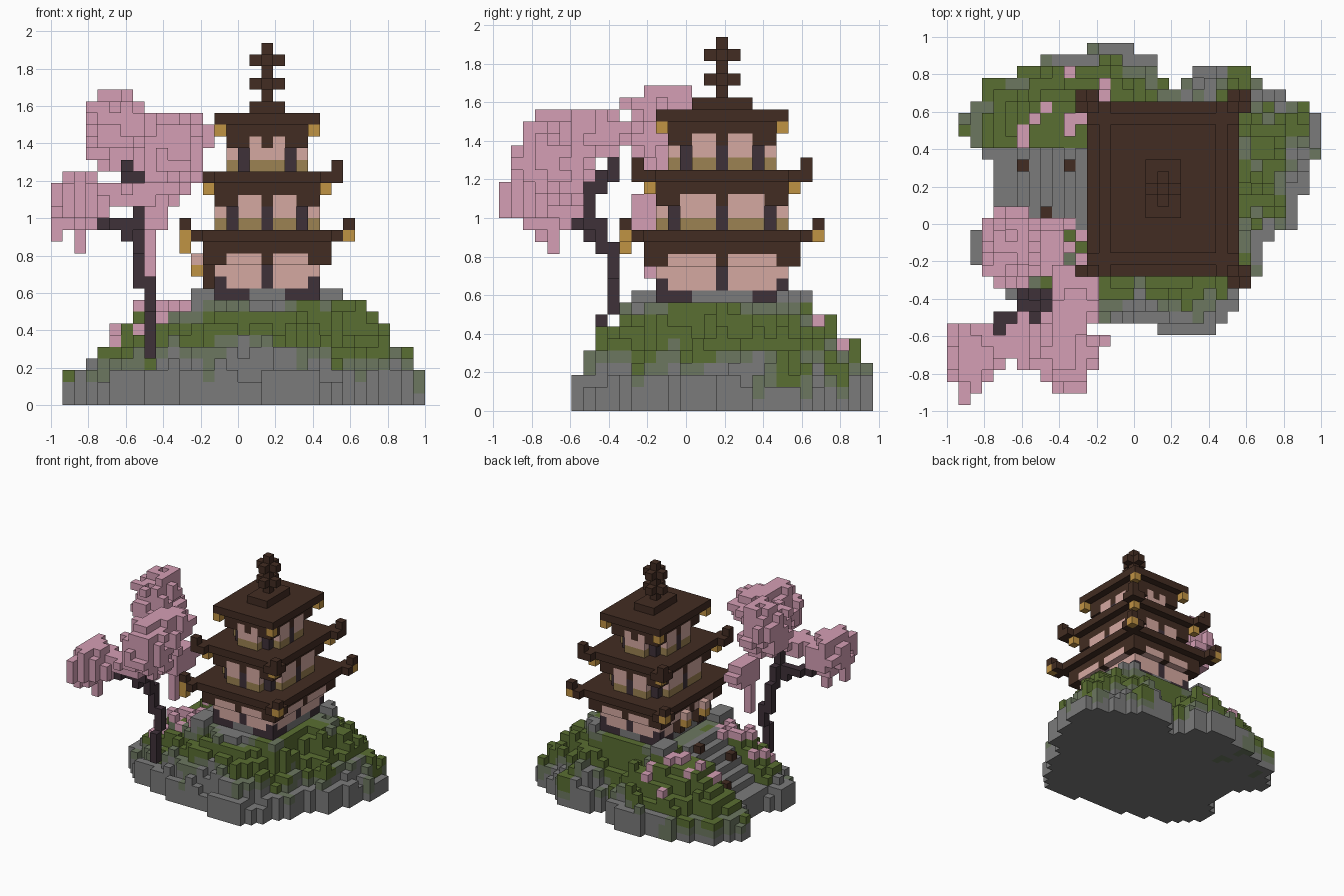
import bpy
import bmesh
import random
from mathutils import Vector, noise

cube = bpy.data.objects.get("Cube")
if cube:
    bpy.data.objects.remove(cube, do_unlink=True)
random.seed(4)

UNIT = 1 / 16
CX = CY = 18            # pagoda axis in grid cells
COLOURS = {
    "stone": (123, 123, 123), "moss": (108, 119, 96), "grass": (90, 110, 50),
    "roof_wood": (66, 44, 34), "blossom": (213, 159, 181), "wall": (213, 169, 161),
    "dark_wood": (62, 49, 57), "rail_wood": (156, 130, 82), "gold": (192, 147, 68),
}


def linear(c):
    c /= 255
    return c / 12.92 if c < 0.04 else ((c + 0.055) / 1.055) ** 2.4


materials = {}
for name, rgb in COLOURS.items():
    mat = bpy.data.materials.new(name)
    mat.use_nodes = True
    value = (*[linear(c) for c in rgb], 1)
    mat.diffuse_color = value
    mat.node_tree.nodes["Principled BSDF"].inputs["Base Color"].default_value = value
    materials[name] = mat

cells = {}              # (i, j, k) -> (part, colour)


def put(part, colour, i, j, k):
    cells[i, j, k] = (part, colour)


def slab(part, colour, hx, hy, k):
    for a in range(-hx, hx + 1):
        for b in range(-hy, hy + 1):
            put(part, colour, CX + a, CY + b, k)


def corners(part, colour, hx, hy, k):
    for sx in (-1, 1):
        for sy in (-1, 1):
            put(part, colour, CX + sx * hx, CY + sy * hy, k)


def wobble(i, j, k, size):
    return noise.noise(Vector((i + 0.37, j + 0.61, k + 0.23)) / size)


# Island footprint, one span per row from back to front
LOW = [12, 8, 6, 3, 3, 2, 1, 1, 2, 3, 4, 4, 4, 4, 4, 3, 2, 2, 2, 3, 4, 5, 8, 11, 18]
HIGH = [15, 17, 25, 26, 28, 30, 31, 31, 31, 31, 30, 30, 30,
        29, 29, 29, 27, 26, 26, 26, 25, 24, 24, 23, 22]
ground = {(i, 30 - r) for r, (lo, hi) in enumerate(zip(LOW, HIGH))
          for i in range(lo, hi + 1)}
ground -= {(18, 28), (19, 28), (20, 28), (19, 27)}

# Height grows with the distance from the shore
depth = {}
left = set(ground)
level = 0
while left:
    level += 1
    shore = {(i, j) for i, j in left
             if any((i + a, j + b) not in left for a in (-1, 0, 1) for b in (-1, 0, 1))}
    for c in shore:
        depth[c] = level
    left -= shore

PROFILE = [2.9, 5, 6.6, 7.9, 8.7, 9.2]
heights = {}
for (i, j), d in sorted(depth.items()):
    h = PROFILE[min(d, 6) - 1] + 1.6 * wobble(i, j, 0, 3) + random.uniform(-0.45, 0.45)
    u, v = abs(i - CX), abs(j - CY)
    stairs = 4 <= i <= 11 and 15 <= j <= 21
    back_left = i < 14 and j > 21
    h = max(1, min(round(h), min(8, max(3, i + 1)) if i < 12 else 9))
    if stairs:
        h = max(3, i - 2)
    if u <= 5 and v <= 6:
        h = 9
    if u in (5, 6) and v in (5, 6, 7) and d > 3:
        h = 10
    heights[i, j] = h
    for k in range(h):
        tone = k + 3 * wobble(i, j, k, 3.5)
        if back_left:
            tone = min(tone + (2 if d > 1 else 1), 7)
        elif j > 26:
            tone += 1
        if stairs or tone < 2.8 or k == 9:
            colour = "stone"
        elif tone < 4:
            colour = "moss"
        elif tone < 7.8:
            colour = "grass"
        else:
            colour = "moss" if tone < 8.8 else "stone"
        put("rocky_island", colour, i, j, k)

# Fallen petals and small posts beside the steps
PETALS = [(10, 28), (13, 27), (13, 26), (8, 25), (7, 24), (6, 23), (6, 22),
          (10, 24), (11, 24), (10, 23), (11, 25)]
for i, j in sorted(heights):
    below = (8 < i < 12 and 11 < j < 16 and (i + j) % 2) \
        or (4 < i < 9 and 11 < j < 15 and random.random() < 0.5)
    if below or (i, j) in PETALS:
        put("fallen_petals", "blossom", i, j, heights[i, j])
for i, j in ((6, 20), (10, 20), (8, 16)):
    put("step_posts", "roof_wood", i, j, heights[i, j])

# Ground storey: dark sill, flush walls and an eave opened over the windows
slab("ground_storey", "dark_wood", 4, 5, 9)
slab("ground_storey", "wall", 4, 5, 10)
slab("ground_storey", "wall", 4, 5, 11)
slab("ground_storey", "roof_wood", 5, 6, 12)
corners("ground_storey", "dark_wood", 4, 5, 10)
for a in range(-4, 5):
    for b in range(-5, 6):
        if abs(a) <= 1 or abs(b) <= 2:
            put("ground_storey", "stone", CX + a, CY + b, 9)
        if a == 0 or b == 0:
            put("ground_storey", "dark_wood", CX + a, CY + b, 10)
            put("ground_storey", "dark_wood", CX + a, CY + b, 11)


def arches(part, hx, k):
    """Window heads in the eave, on both sides of the middle post."""
    hy = hx + 1
    for side in (-1, 1):
        for n in range(1, hy - 1):
            for way in (-n, n):
                put(part, "wall", CX + side * hx, CY + way, k)
                if n <= hx - 2:
                    put(part, "wall", CX + way, CY + side * hy, k)


arches("ground_storey", 5, 12)


# Upper storeys have bays standing proud of the corner posts
def storey(part, hx, base, centre_post):
    hy = hx + 1
    for a in range(-hx, hx + 1):
        for b in range(-hy, hy + 1):
            u, v = abs(a), abs(b)
            if (u == hx and v > hy - 2) or (v == hy and u > hx - 2):
                continue
            post = u == hx - 1 and v == hy - 1
            middle = b == 0 or (a == 0 and centre_post)
            for k, colour in enumerate(("rail_wood", "wall")):
                put(part, "dark_wood" if post or middle else colour,
                    CX + a, CY + b, base + k)
    slab(part, "roof_wood", hx, hy, base + 2)
    arches(part, hx, base + 2)


def roof(part, hx, k):
    slab(part, "roof_wood", hx - 1, hx, k - 1)
    slab(part, "roof_wood", hx, hx + 1, k)


def upturned(part, hx, k, tip):
    corners(part, "roof_wood", hx, hx + 2, k)
    corners(part, "roof_wood", hx + 1, hx + 1, k)
    corners(part, tip, hx + 1, hx + 2, k)
    corners(part, "roof_wood", hx + 1, hx + 2, k + 1)


storey("middle_storey", 4, 15, True)
storey("top_storey", 3, 20, False)
roof("lower_roof", 6, 14)
upturned("lower_roof", 6, 14, "gold")
put("lower_roof", "gold", 11, 10, 13)
roof("middle_roof", 5, 19)
upturned("middle_roof", 5, 19, "roof_wood")
corners("middle_roof", "gold", 5, 6, 18)
roof("top_roof", 4, 24)
corners("top_roof", "gold", 4, 5, 23)
slab("top_roof", "roof_wood", 1, 2, 25)

# Porch brackets above the steps
for j in (16, 20):
    put("porch", "gold", 12, j, 11)
    put("porch", "wall", 12, j, 12)
    put("porch", "roof_wood", 13, j, 10)
    put("porch", "roof_wood", 13, j, 11)

# Finial with two cross pieces
for k in range(26, 31):
    slab("finial", "roof_wood", 0, 0, k)
for k in (27, 29):
    slab("finial", "roof_wood", 1, 0, k)
    slab("finial", "roof_wood", 0, 1, k)

# Blossom clouds: centre and radii in grid cells
CLOUDS = [((5, 13, 23), (2.6, 3.3, 3.4)), ((9.6, 4.3, 20.9), (2.8, 3.7, 3.5)),
          ((10.3, 8.5, 22.5), (2.2, 3, 1.8)), ((1.8, 3.6, 17), (2.1, 3.3, 2.8)),
          ((6, 5, 17.6), (2.8, 2, 1.2)), ((8.5, 12.5, 16), (1.4, 2.6, 1.7))]
for centre, radii in CLOUDS:
    bounds = [range(max(0, int(c - r)), int(c + r) + 2) for c, r in zip(centre, radii)]
    for i in bounds[0]:
        for j in bounds[1]:
            for k in bounds[2]:
                dist = sum(((p - c) / r) ** 2
                           for p, c, r in zip((i, j, k), centre, radii))
                if dist < 1 + 0.7 * wobble(i, j, k, 1.4) and (i, j, k) not in cells:
                    put("blossom", "blossom", i, j, k)

# Hanging sprays under the clouds and the outermost twigs
for i, j, k, length in ((1, 0, 18, 3), (0, 3, 18, 5), (2, 4, 15, 3),
                        (8, 12, 15, 5), (8, 4, 18, 2), (13, 5, 23, 2)):
    for n in range(length):
        put("blossom", "blossom", i, j, k - n)

# Crooked trunk and branches: start cell and number of cells upward
for i, j, k, n in ((8, 8, 4, 4), (8, 9, 8, 3), (7, 9, 10, 4), (7, 8, 13, 3), (7, 7, 15, 4),
                   (6, 7, 14, 2), (5, 7, 15, 1), (4, 7, 15, 1), (4, 6, 15, 1),
                   (3, 6, 15, 1), (7, 8, 18, 2), (6, 8, 19, 1), (6, 9, 19, 2)):
    for up in range(n):
        put("tree_trunk", "dark_wood", i, j, k + up)

# Turn the cells of each part into one mesh of exposed faces
AXES = [Vector(v) for v in ((1, 0, 0), (0, 1, 0), (0, 0, 1))]
for part in sorted({p for p, c in cells.values()}):
    bm = bmesh.new()
    used = []
    for cell, (owner, colour) in cells.items():
        if owner != part:
            continue
        if colour not in used:
            used.append(colour)
        mid = Vector(cell) + Vector((0.5, 0.5, 0.5))
        for axis in range(3):
            for sign in (-1, 1):
                n = AXES[axis] * sign
                if tuple(int(c) for c in Vector(cell) + n) in cells:
                    continue
                u = AXES[(axis + 1) % 3] / 2
                v = AXES[(axis + 2) % 3] / 2 * sign
                ring = [mid + n / 2 + s * u + t * v
                        for s, t in ((-1, -1), (1, -1), (1, 1), (-1, 1))]
                face = bm.faces.new([bm.verts.new(
                    (p.x * UNIT - 1, p.y * UNIT - 31 * UNIT / 2, p.z * UNIT)) for p in ring])
                face.material_index = used.index(colour)
    bmesh.ops.remove_doubles(bm, verts=bm.verts, dist=UNIT / 100)
    mesh = bpy.data.meshes.new(part)
    bm.to_mesh(mesh)
    bm.free()
    for colour in used:
        mesh.materials.append(materials[colour])
    bpy.context.collection.objects.link(bpy.data.objects.new(part, mesh))
